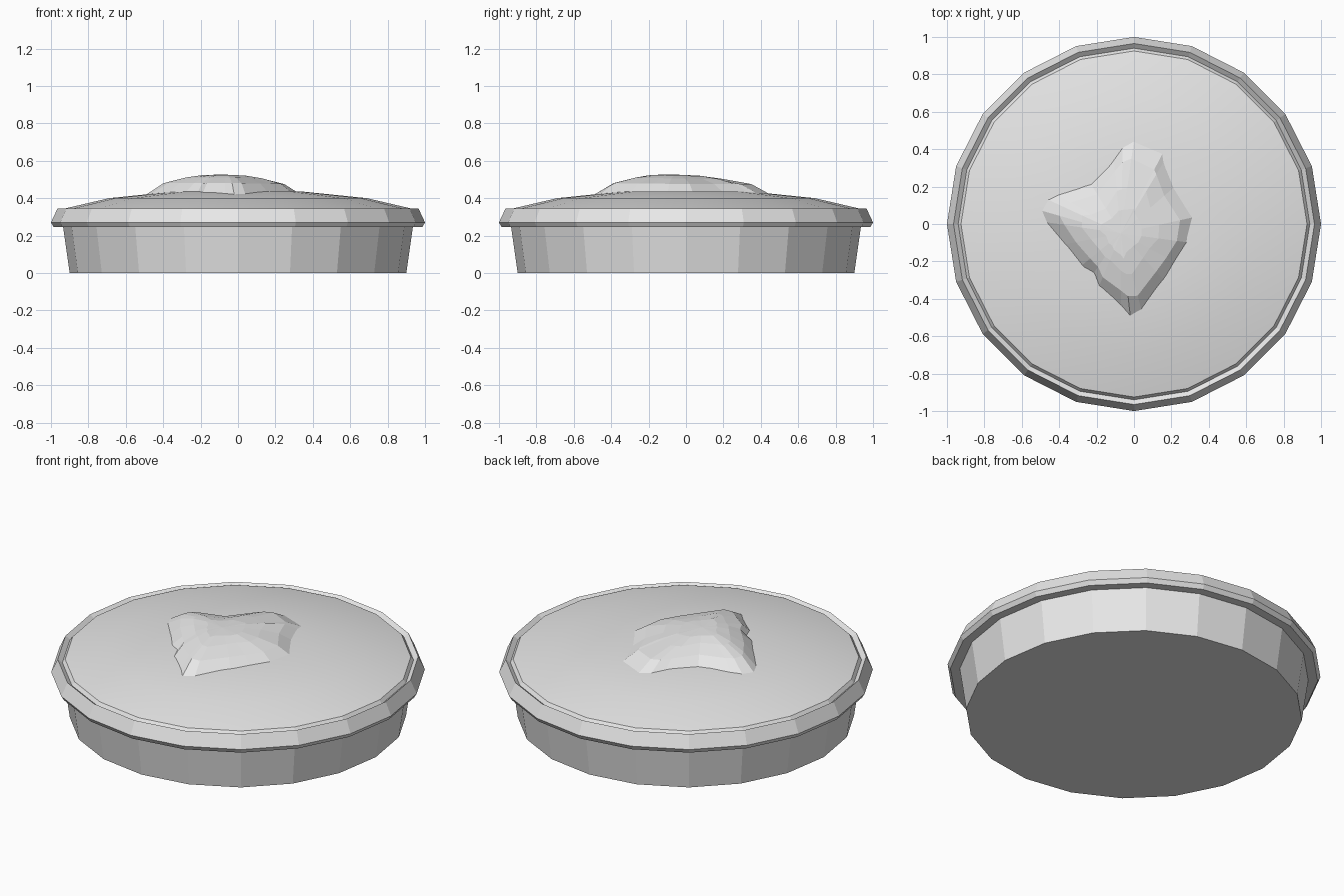
import bpy, bmesh, random
from math import cos, sin, tau

SIDES = 20
random.seed(4)

default_cube = bpy.data.objects.get("Cube")
if default_cube:
    bpy.data.objects.remove(default_cube, do_unlink=True)


def make_material(name, value):
    """Plain grey material for viewport and render."""
    colour = (value, value, value, 1)
    material = bpy.data.materials.new(name)
    material.use_nodes = True
    material.diffuse_color = colour
    material.node_tree.nodes["Principled BSDF"].inputs["Base Color"].default_value = colour
    return material


light_grey = make_material("light grey", 0.8)


def circle(radius, height):
    """One ring of points, with a corner on each axis."""
    return [(radius * cos(tau * i / SIDES), radius * sin(tau * i / SIDES), height)
            for i in range(SIDES)]


def skin_rings(name, rings, tip=None, cap_start=False, smooth_angle=None):
    """Join rings of points with faces, ending in a tip point if given."""
    bm = bmesh.new()
    loops = [[bm.verts.new(point) for point in ring] for ring in rings]
    count = len(loops[0])
    for lower, upper in zip(loops, loops[1:]):
        for i in range(count):
            j = (i + 1) % count
            bm.faces.new((lower[i], lower[j], upper[j], upper[i]))
    if cap_start:
        bm.faces.new(reversed(loops[0]))
    if tip:
        top = bm.verts.new(tip)
        for i in range(count):
            bm.faces.new((loops[-1][i], loops[-1][(i + 1) % count], top))
    mesh = bpy.data.meshes.new(name)
    bm.to_mesh(mesh)
    bm.free()
    mesh.materials.append(light_grey)
    obj = bpy.data.objects.new(name, mesh)
    bpy.context.collection.objects.link(obj)
    if smooth_angle:
        bpy.ops.object.select_all(action="DESELECT")
        obj.select_set(True)
        bpy.context.view_layer.objects.active = obj
        bpy.ops.object.shade_smooth_by_angle(angle=smooth_angle)
    return obj


# Tapered dish with a rolled rim, closed underneath
dish_profile = [(0.9, 0), (0.935, 0.245), (0.985, 0.245), (1, 0.27),
                (0.965, 0.345), (0.94, 0.325)]
skin_rings("dish", [circle(*p) for p in dish_profile], cap_start=True)

# Low domed filling, set in a shallow groove inside the rim
filling_profile = [(0.94, 0.325), (0.925, 0.345), (0.69, 0.4), (0.35, 0.435)]
skin_rings("filling", [circle(*p) for p in filling_profile],
           tip=(0, 0, 0.44), smooth_angle=0.2)

# Irregular dollop on top: its outline shrinks towards the crown
outline = [(0, 0.45), (-0.06, 0.42), (-0.11, 0.36), (-0.24, 0.23), (-0.41, 0.16),
           (-0.46, 0.13), (-0.49, 0.07), (-0.47, 0.01), (-0.38, -0.11),
           (-0.29, -0.23), (-0.22, -0.27), (-0.19, -0.34), (-0.07, -0.44),
           (-0.02, -0.49), (0.04, -0.46), (0.17, -0.31), (0.23, -0.21),
           (0.3, -0.1), (0.335, 0.04), (0.23, 0.21), (0.17, 0.35), (0.16, 0.39)]
crown = (-0.07, -0.05)


def dollop_ring(scale, height, jitter):
    ring = []
    for x, y in outline:
        s = scale + random.uniform(-jitter, jitter)
        # The crown leans to the front left, so the rest sits a little lower
        z = height - 0.03 * scale * (1 - scale) * (x + y)
        ring.append((crown[0] + s * (x - crown[0]), crown[1] + s * (y - crown[1]), z))
    return ring


dollop_levels = [(1, 0.42, 0), (0.78, 0.478, 0.04), (0.52, 0.507, 0.05), (0.28, 0.522, 0.03)]
dollop = skin_rings("dollop", [dollop_ring(*level) for level in dollop_levels],
                    tip=(*crown, 0.526))
